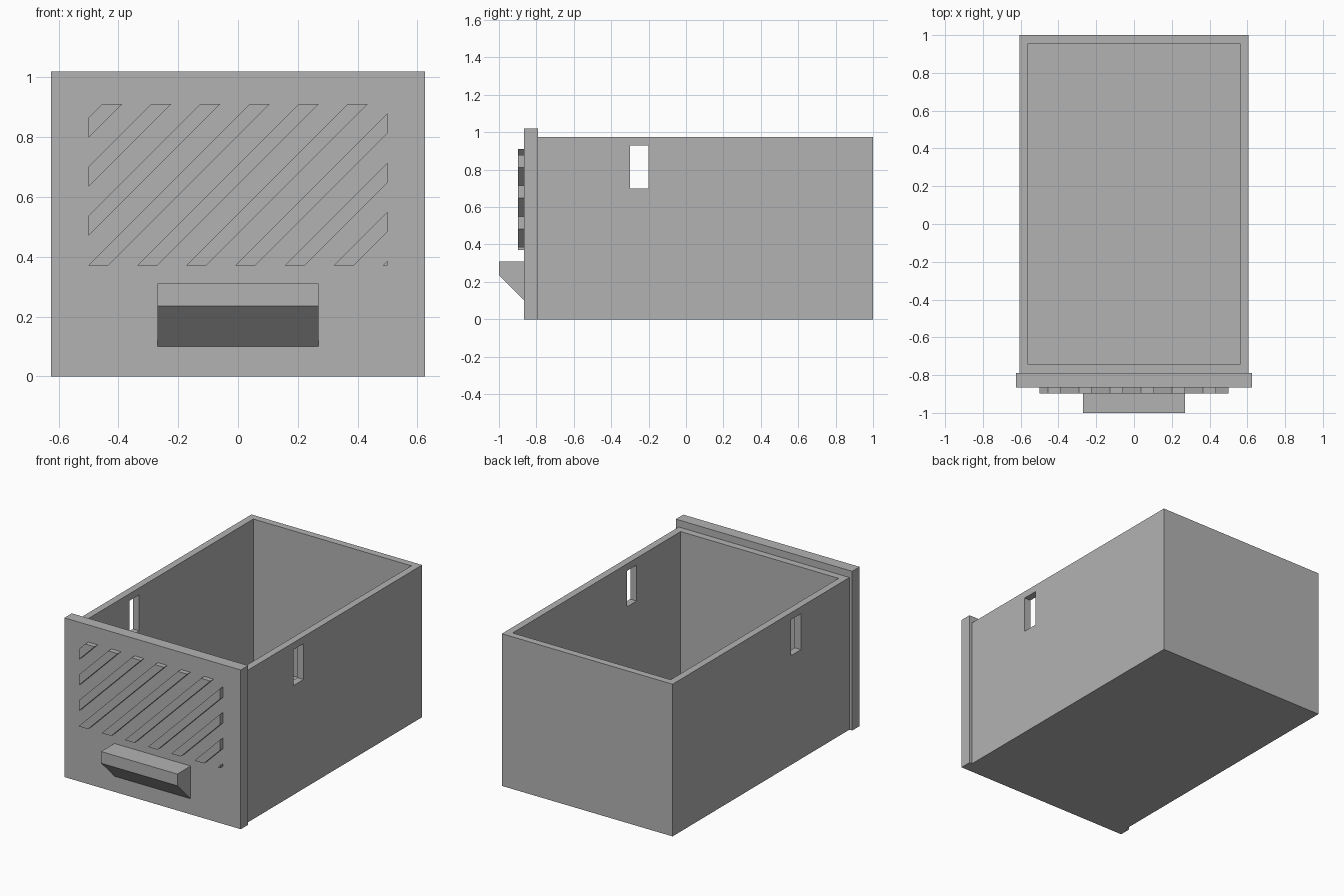
import bpy, bmesh
from mathutils import Vector

if "Cube" in bpy.data.objects:
    bpy.data.objects.remove(bpy.data.objects["Cube"], do_unlink=True)

# Single plain grey material
GREY = (0.45, 0.45, 0.45, 1)
grey = bpy.data.materials.new("plain grey")
grey.use_nodes = True
grey.diffuse_color = GREY
grey.node_tree.nodes["Principled BSDF"].inputs["Base Color"].default_value = GREY


def finish(bm, name):
    bmesh.ops.recalc_face_normals(bm, faces=bm.faces)
    mesh = bpy.data.meshes.new(name)
    bm.to_mesh(mesh)
    bm.free()
    mesh.materials.append(grey)
    obj = bpy.data.objects.new(name, mesh)
    bpy.context.collection.objects.link(obj)
    return obj


def box(name, lo, hi):
    lo, hi = Vector(lo), Vector(hi)
    bm = bmesh.new()
    bmesh.ops.create_cube(bm, size=1)
    for v in bm.verts:
        v.co = (lo + hi) / 2 + v.co * (hi - lo)
    return finish(bm, name)


def extrude(bm, points, offset):
    face = bm.faces.new([bm.verts.new(p) for p in points])
    out = bmesh.ops.extrude_face_region(bm, geom=[face])
    moved = [g for g in out["geom"] if isinstance(g, bmesh.types.BMVert)]
    bmesh.ops.translate(bm, verts=moved, vec=offset)


def cut(target, cutter):
    mod = target.modifiers.new("cut", 'BOOLEAN')
    mod.operation = 'DIFFERENCE'
    mod.solver = 'EXACT'
    mod.object = cutter
    deps = bpy.context.evaluated_depsgraph_get()
    target.data = bpy.data.meshes.new_from_object(target.evaluated_get(deps))
    target.modifiers.clear()
    bpy.data.objects.remove(cutter, do_unlink=True)


# Open drawer body with a slot through both side walls
body = box("drawer_body", (-0.605, -0.79, 0), (0.605, 1, 0.975))
cut(body, box("cavity_cutter", (-0.56, -0.745, 0.045), (0.56, 0.955, 1.2)))
cut(body, box("slot_cutter", (-0.8, -0.3, 0.7), (0.8, -0.2, 0.93)))

# Front panel, slightly larger than the body
box("front_panel", (-0.625, -0.865, 0), (0.625, -0.79, 1.02))

# Handle: wedge-shaped finger pull
bm = bmesh.new()
profile = [(-0.865, 0.31), (-1, 0.31), (-1, 0.235), (-0.865, 0.1)]
extrude(bm, [(-0.27, y, z) for y, z in profile], (0.54, 0, 0))
finish(bm, "handle")

# Raised diagonal slats, trimmed to a rectangle
LOW, HIGH, SIDE = 0.37, 0.91, 0.5
bm = bmesh.new()
for i in range(10):
    a = -1.365 + 0.1643 * i
    b = a + 0.067
    corners = [(a + LOW, LOW), (b + LOW, LOW), (b + HIGH, HIGH), (a + HIGH, HIGH)]
    extrude(bm, [(x, -0.865, z) for x, z in corners], (0, -0.032, 0))
for s in (-1, 1):
    bmesh.ops.bisect_plane(bm, geom=bm.verts[:] + bm.edges[:] + bm.faces[:],
                           plane_co=(s * SIDE, 0, 0), plane_no=(s, 0, 0), clear_outer=True)
    rim = [e for e in bm.edges if e.is_boundary]
    bmesh.ops.holes_fill(bm, edges=rim, sides=0)
finish(bm, "front_slats")
